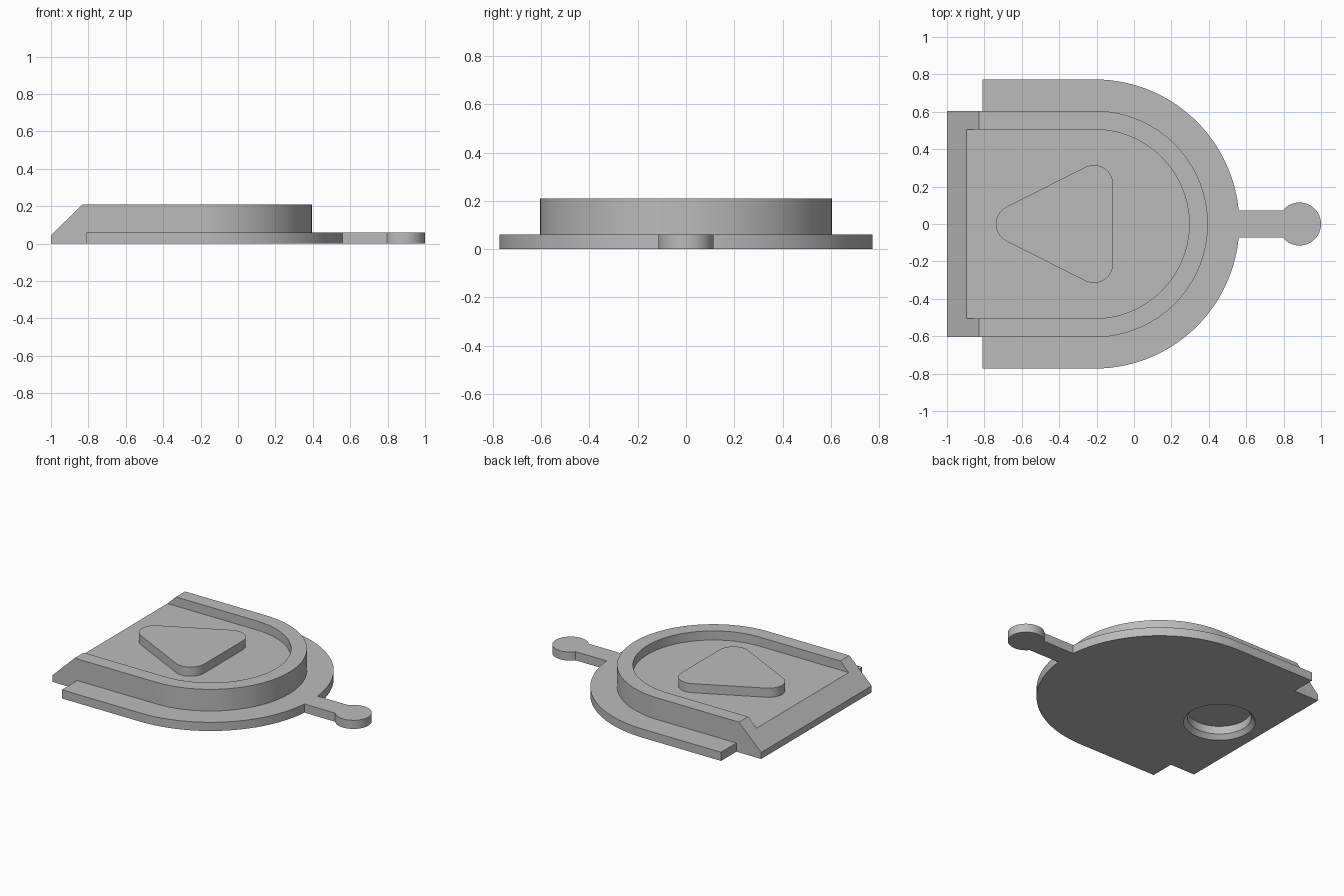
import bpy, bmesh
from math import cos, sin, pi, radians, atan2, asin

if "Cube" in bpy.data.objects:
    bpy.data.objects.remove(bpy.data.objects["Cube"])

grey = bpy.data.materials.new("plain_grey")
grey.use_nodes = True
colour = (0.5, 0.5, 0.5, 1)
grey.diffuse_color = colour
grey.node_tree.nodes["Principled BSDF"].inputs["Base Color"].default_value = colour

CX = -0.21        # centre of all the rounded ends
FLOOR = 0.147     # height of the recessed floor
TOP = 0.21


def arc(cx, cy, r, a0, a1, n):
    return [(cx + r * cos(a0 + (a1 - a0) * i / n),
             cy + r * sin(a0 + (a1 - a0) * i / n)) for i in range(n + 1)]


def d_shape(x0, r):
    """Straight-sided outline with a half-round end towards +x."""
    return [(x0, -r)] + arc(CX, 0, r, -pi / 2, pi / 2, 64) + [(x0, r)]


def finish(name, bm):
    bmesh.ops.recalc_face_normals(bm, faces=bm.faces)
    mesh = bpy.data.meshes.new(name)
    bm.to_mesh(mesh)
    bm.free()
    mesh.materials.append(grey)
    ob = bpy.data.objects.new(name, mesh)
    bpy.context.collection.objects.link(ob)
    return ob


def loft(name, sections):
    """Solid through matching closed rings of 3D points."""
    bm = bmesh.new()
    rings = [[bm.verts.new(p) for p in s] for s in sections]
    n = len(rings[0])
    for a, b in zip(rings, rings[1:]):
        for i in range(n):
            j = (i + 1) % n
            bm.faces.new((a[i], a[j], b[j], b[i]))
    bm.faces.new(rings[0])
    bm.faces.new(rings[-1])
    return finish(name, bm)


def prism(name, outline, z0, z1):
    return loft(name, [[(x, y, z) for x, y in outline] for z in (z0, z1)])


def combine(ob, other, operation):
    mod = ob.modifiers.new(operation, 'BOOLEAN')
    mod.operation, mod.solver, mod.object = operation, 'EXACT', other
    bpy.context.view_layer.objects.active = ob
    bpy.ops.object.modifier_apply(modifier=mod.name)
    bpy.data.objects.remove(other)


# Raised body: rounded slab with a sloped straight end and an open recess
body = prism("hatch_body", d_shape(-1, 0.605), 0, TOP)
slope = [(-1.2, -0.149), (-0.73, 0.307), (-1.2, 0.307)]
combine(body, loft("slope_cutter", [[(x, y, z) for x, z in slope] for y in (-1, 1)]), 'DIFFERENCE')
combine(body, prism("recess_cutter", d_shape(-1.3, 0.505), FLOOR, 0.4), 'DIFFERENCE')

# Thin flange and its round-ended handle share one outline
R, HALF, KNOB_X, KNOB_R = 0.773, 0.072, 0.885, 0.115
a = asin(HALF / R)
k = pi - asin(HALF / KNOB_R)
outline = ([(-0.81, -R)] + arc(CX, 0, R, -pi / 2, -a, 40)
           + arc(KNOB_X, 0, KNOB_R, -k, k, 40)
           + arc(CX, 0, R, a, pi / 2, 40) + [(-0.81, R)])
combine(body, prism("flange", outline, 0, 0.06), 'UNION')

# Round countersunk socket underneath
socket = [(-0.05, 0.226), (0, 0.226), (0.03, 0.2), (0.085, 0.2)]
rings = [[(x, y, z) for x, y in arc(-0.7, 0, r, 0, 2 * pi, 48)[:-1]] for z, r in socket]
combine(body, loft("socket_cutter", rings), 'DIFFERENCE')

# Rounded triangular pad on the recessed floor
t = pi / 2 + atan2(0.215, 0.425)
pad_outline = (arc(-0.215, -0.212, 0.103, -t, 0, 14)
               + arc(-0.215, 0.212, 0.103, 0, t, 14)
               + arc(-0.635, 0, 0.103, t, 2 * pi - t, 14))
pad = prism("triangle_pad", pad_outline, FLOOR - 0.02, TOP)

for ob in (body, pad):
    bpy.ops.object.select_all(action='DESELECT')
    ob.select_set(True)
    bpy.context.view_layer.objects.active = ob
    bpy.ops.object.shade_smooth_by_angle(angle=radians(30))
